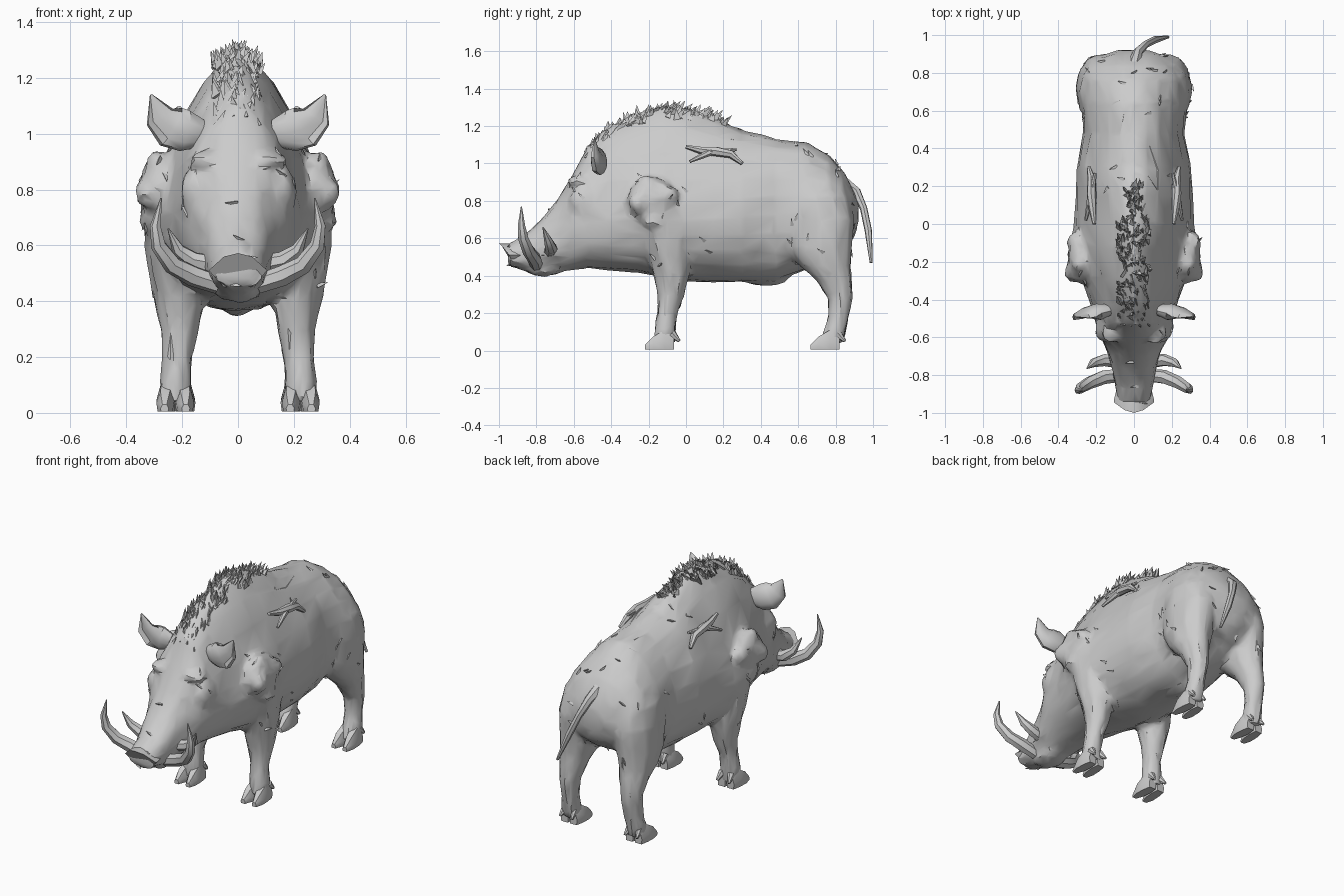
import bpy, bmesh, math, random
from mathutils import Vector

if "Cube" in bpy.data.objects:
    bpy.data.objects.remove(bpy.data.objects["Cube"], do_unlink=True)
random.seed(4)

hide = bpy.data.materials.new("grey_hide")
hide.use_nodes = True
hide.diffuse_color = (0.6, 0.6, 0.6, 1)
bsdf = hide.node_tree.nodes["Principled BSDF"]
bsdf.inputs["Base Color"].default_value = (0.6, 0.6, 0.6, 1)
bsdf.inputs["Roughness"].default_value = 0.8


def finish(bm, name):
    bmesh.ops.recalc_face_normals(bm, faces=bm.faces)
    mesh = bpy.data.meshes.new(name)
    bm.to_mesh(mesh)
    bm.free()
    mesh.materials.append(hide)
    ob = bpy.data.objects.new(name, mesh)
    bpy.context.collection.objects.link(ob)
    return ob


def select(obs):
    bpy.ops.object.select_all(action='DESELECT')
    for ob in obs:
        ob.select_set(True)
    bpy.context.view_layer.objects.active = obs[0]


def loft(bm, rings):
    """Skin a list of point rings and cap both ends."""
    rows = [[bm.verts.new(p) for p in ring] for ring in rings]
    n = len(rows[0])
    for a, b in zip(rows, rows[1:]):
        for i in range(n):
            bm.faces.new((a[i], a[(i + 1) % n], b[(i + 1) % n], b[i]))
    bm.faces.new(rows[0])
    bm.faces.new(rows[-1])


def tube(bm, path, radii, side=1, sides=7, flat=1.0):
    """Round tapering tube through a few points, mirrored by side."""
    pts = [Vector((p[0] * side, p[1], p[2])) for p in path]
    rings = []
    for i, p in enumerate(pts):
        t = (pts[min(i + 1, len(pts) - 1)] - pts[max(i - 1, 0)]).normalized()
        u = t.cross(Vector((0, 1, 0.1))).normalized()
        v = t.cross(u) * flat
        rings.append([p + radii[i] * (u * math.cos(a) + v * math.sin(a))
                      for a in (math.tau * k / sides for k in range(sides))])
    loft(bm, rings)


def section(y, low, mid, top, width, point, n=24):
    """Egg-shaped slice; a larger point value narrows the back to a ridge."""
    ring = []
    for k in range(n):
        c, s = math.cos(math.tau * k / n), math.sin(math.tau * k / n)
        e = point if s > 0 else 0.92
        x = math.copysign(abs(c) ** e, c) * width
        z = mid + (top - mid) * s ** e if s > 0 else mid - (mid - low) * abs(s) ** e
        ring.append((x, y, z))
    return ring


def limb(bm, rows, side):
    """Leg from slices: height, x, y, radius x, radius y."""
    loft(bm, [[(side * (x + rx * math.cos(a)), y + ry * math.sin(a), z)
               for a in (math.tau * k / 12 for k in range(12))]
              for z, x, y, rx, ry in rows])


def blob(bm, centre, size):
    new = bmesh.ops.create_icosphere(bm, subdivisions=2, radius=1)["verts"]
    for v in new:
        v.co = Vector(c + s * p for c, s, p in zip(centre, size, v.co))


# Trunk and head: y, belly, widest height, back, half width, ridge
trunk = [
    (-0.95, .45, .50, .57, .085, 1), (-0.86, .43, .50, .62, .10, .9),
    (-0.76, .42, .55, .715, .12, .9), (-0.68, .42, .60, .82, .14, .95),
    (-0.61, .43, .66, .94, .175, 1.05), (-0.53, .44, .69, 1.09, .205, 1.15),
    (-0.42, .43, .70, 1.195, .23, 1.25), (-0.28, .42, .70, 1.27, .28, 1.4),
    (-0.12, .39, .69, 1.31, .315, 1.45), (0.0, .37, .69, 1.30, .318, 1.4),
    (0.15, .365, .70, 1.25, .31, 1.3), (0.3, .365, .71, 1.18, .305, 1.15),
    (0.48, .365, .72, 1.135, .268, 1.05), (0.64, .43, .74, 1.115, .28, 1.05),
    (0.76, .50, .76, 1.05, .275, 1.05), (0.84, .54, .76, .965, .235, 1),
    (0.89, .59, .75, .87, .17, 1), (0.92, .66, .74, .80, .08, 1)]
bm = bmesh.new()
loft(bm, [section(*row) for row in trunk])
body = finish(bm, "body")
parts = [body]

front_leg = [(.82, .19, -.12, .13, .15), (.70, .215, -.11, .125, .15),
             (.60, .215, -.10, .12, .13), (.50, .212, -.09, .108, .112),
             (.42, .21, -.08, .095, .10), (.30, .21, -.08, .07, .073),
             (.20, .218, -.10, .054, .055), (.12, .225, -.11, .057, .058),
             (.04, .225, -.115, .058, .06)]
hind_leg = [(.92, .13, .68, .09, .12), (.83, .165, .70, .12, .17),
            (.70, .18, .71, .127, .195), (.55, .19, .715, .118, .175),
            (.45, .20, .745, .098, .135), (.37, .205, .795, .075, .093),
            (.28, .21, .825, .058, .067), (.18, .215, .815, .052, .056),
            (.10, .22, .795, .056, .06), (.04, .22, .775, .057, .065)]
for side, label in ((1, "left"), (-1, "right")):
    for kind, rows in (("front", front_leg), ("hind", hind_leg)):
        bm = bmesh.new()
        limb(bm, rows, side)
        parts.append(finish(bm, f"{label}_{kind}_leg"))
    # Shoulder growths, cheek and brow
    for centre, size in (((.27, -.18, .80), (.085, .14, .13)),
                         ((.31, -.10, .83), (.045, .06, .055)),
                         ((.325, -.25, .79), (.045, .06, .055)),
                         ((.31, -.17, .69), (.045, .06, .05)),
                         ((.285, -.21, .895), (.045, .05, .045)),
                         ((.15, -.54, .79), (.06, .09, .10)),
                         ((.11, -.575, .905), (.07, .06, .03))):
        bm = bmesh.new()
        blob(bm, (side * centre[0], *centre[1:]), size)
        parts.append(finish(bm, "growth"))
# Lower jaw and belly sheath
for centre, size in (((0, -.76, .44), (.09, .11, .045)), ((0, .42, .385), (.05, .13, .04))):
    bm = bmesh.new()
    blob(bm, centre, size)
    parts.append(finish(bm, "underside"))

# Fuse the masses into one skin with loose facets
select(parts)
bpy.ops.object.join()
fuse = body.modifiers.new("fuse", 'REMESH')
fuse.mode = 'VOXEL'
fuse.voxel_size = 0.016
soft = body.modifiers.new("soften", 'SMOOTH')
soft.iterations = 5
facet = body.modifiers.new("facets", 'DECIMATE')
facet.ratio = 0.1
for m in ("fuse", "soften", "facets"):
    bpy.ops.object.modifier_apply(modifier=m)
if not body.data.materials:
    body.data.materials.append(hide)
for v in body.data.vertices:
    v.co += Vector(random.uniform(-1, 1) for _ in range(3)) * 0.004
shaded = [body]

# Snout disc, tilted so its upper rim leads
bm = bmesh.new()
rim = [(0, -1.0, .572), (.05, -.985, .56), (.105, -.945, .51), (.05, -.92, .45),
       (-.05, -.92, .45), (-.105, -.945, .51), (-.05, -.985, .56)]
loft(bm, [[(x * .85, y + .08, z) for x, y, z in rim], [(x, y + .02, z) for x, y, z in rim], rim])
shaded.append(finish(bm, "snout_disc"))

# Tail
bm = bmesh.new()
tube(bm, [(0, .84, .90), (.02, .91, .85), (.06, .95, .76), (.11, .975, .64), (.18, .99, .47)],
     [.035, .026, .02, .02, .008])
shaded.append(finish(bm, "tail"))

for side, label in ((1, "left"), (-1, "right")):
    # Tusks, one large and one small on each side
    bm = bmesh.new()
    tube(bm, [(.07, -.80, .46), (.16, -.81, .49), (.235, -.84, .53), (.285, -.87, .60),
              (.295, -.88, .67), (.275, -.88, .77)], [.035, .038, .034, .028, .02, .003], side)
    shaded.append(finish(bm, f"{label}_lower_tusk"))
    bm = bmesh.new()
    tube(bm, [(.08, -.73, .53), (.16, -.72, .545), (.215, -.735, .585), (.25, -.765, .66)],
         [.035, .033, .024, .003], side)
    shaded.append(finish(bm, f"{label}_upper_tusk"))
    # Ear, a broad pointed leaf with a shallow hollow front
    bm = bmesh.new()
    tube(bm, [(.13, -.455, 1.0), (.19, -.465, 1.01), (.24, -.485, 1.025), (.28, -.495, 1.06),
              (.312, -.49, 1.14)], [.05, .075, .078, .055, .004], side, 12, .6)
    for v in bm.verts:
        if v.co.y < -.51 and abs(v.co.x) > .18:
            v.co.y += .03
    shaded.append(finish(bm, f"{label}_ear"))
    # Twisted twig lying on the flank
    bm = bmesh.new()
    tube(bm, [(.21, 0, 1.09), (.22, .08, 1.07), (.225, .16, 1.065), (.225, .24, 1.05),
              (.24, .30, 1.0)], [.01, .02, .026, .022, .01], side)
    for end in ((.255, .02, 1.01), (.205, .27, 1.075)):
        tube(bm, [(.23, .13, 1.06), end], [.02, .008], side)
    shaded.append(finish(bm, f"{label}_flank_twig"))
    # Cloven hooves with dewclaws
    for kind, x, y in (("front", .225, -.115), ("hind", .22, .77)):
        bm = bmesh.new()
        for s in (-1, 1):
            tx = x + s * .03
            loft(bm, [[(side * (tx + s * d + a * w), y + j, .005 + h * b)
                       for a, b in ((-.9, 0), (.9, 0), (1.05, .45), (.55, 1), (-.55, 1), (-1.05, .45))]
                      for j, d, w, h in ((.05, 0, .024, .07), (0, .002, .032, .105),
                                         (-.06, .006, .03, .07), (-.105, .008, .014, .025))])
            tube(bm, [(tx, y + .04, .09), (tx + s * .01, y + .08, .05)], [.024, .008], side)
        shaded.append(finish(bm, f"{label}_{kind}_hoof"))


def spine(y):
    for a, b in zip(trunk, trunk[1:]):
        if a[0] <= y <= b[0]:
            return a[3] + (b[3] - a[3]) * (y - a[0]) / (b[0] - a[0])


# Bristly mane along the hump
bm = bmesh.new()
for _ in range(240):
    y = random.uniform(-.54, .2)
    spread = .08 if y < .02 else .04
    x = random.uniform(-spread, spread)
    base = Vector((x, y, spine(y) - .02 - abs(x) * .6))
    tip = base + Vector((random.uniform(-.025, .025), random.uniform(-.01, .055),
                         random.uniform(.03, .06)))
    tube(bm, [base, tip], [random.uniform(.014, .024), .001], 1, 3)
finish(bm, "mane")

# Small ragged flakes on the hide
bm = bmesh.new()
for face in random.sample(list(body.data.polygons), 90):
    c, n = face.center, face.normal
    if c.z < .45:
        continue
    along = n.cross(Vector((random.uniform(-1, 1), 1, random.uniform(-1, 1)))).normalized()
    across = n.cross(along)
    tube(bm, [c - n * .005 - along * .02, c + n * .012 + along * .02 + across * .01],
         [.012, .001], 1, 3)
finish(bm, "hide_flakes")

select(shaded)
bpy.ops.object.shade_smooth_by_angle(angle=math.radians(35))
